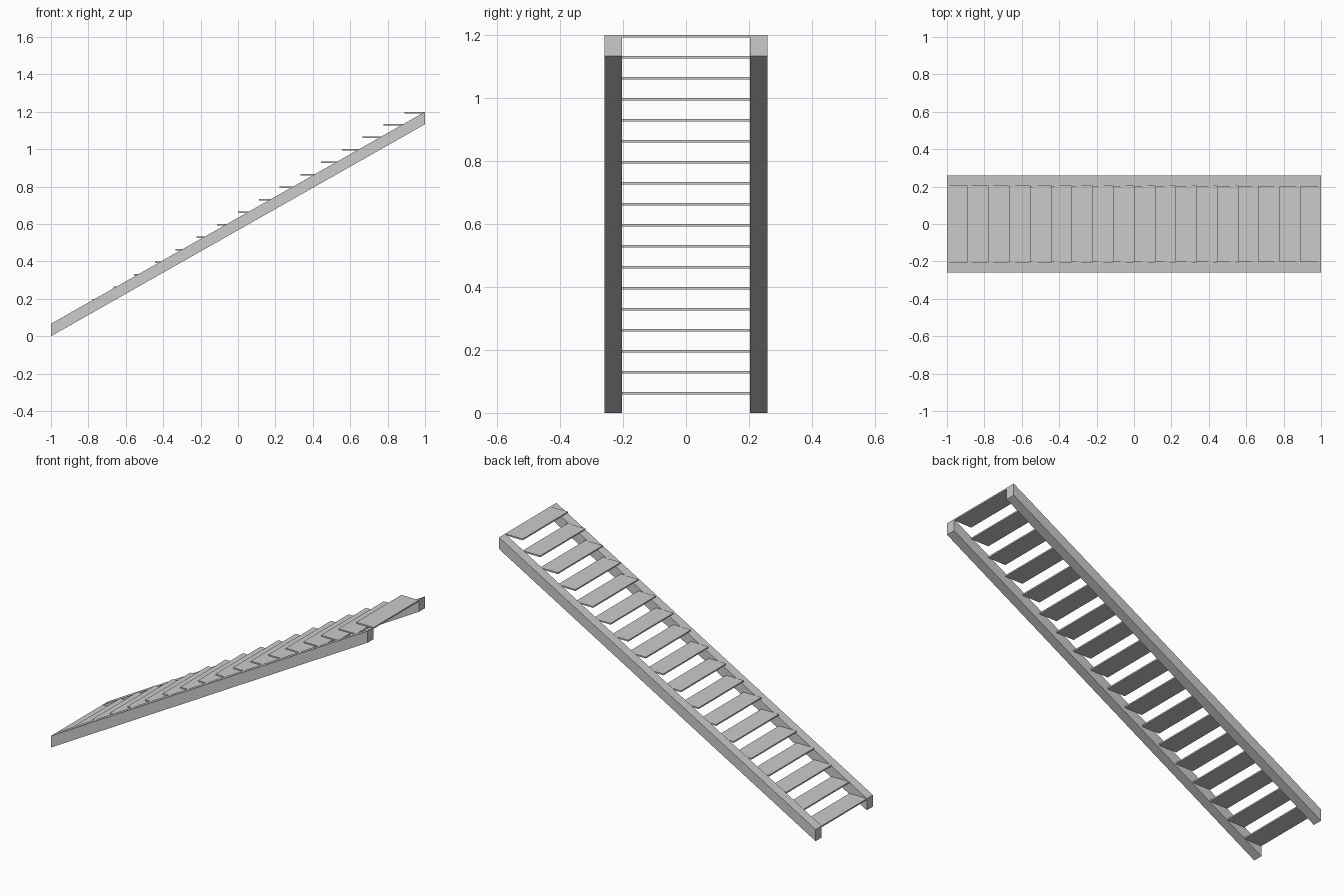
import bpy
import bmesh

cube = bpy.data.objects.get("Cube")
if cube:
    bpy.data.objects.remove(cube, do_unlink=True)

STEPS = 18
RISE = 1.2 / STEPS
RUN = 2.0 / STEPS
INNER, OUTER = 0.204, 0.2585
THICK = 0.008

grey = bpy.data.materials.new("light_grey")
grey.use_nodes = True
colour = (0.6, 0.6, 0.6, 1)
grey.diffuse_color = colour
grey.node_tree.nodes["Principled BSDF"].inputs["Base Color"].default_value = colour


def extrude_profile(name, profile, y0, y1):
    """Extrude a side profile of (x, z) points from y0 to y1."""
    bm = bmesh.new()
    face = bm.faces.new([bm.verts.new((x, y0, z)) for x, z in profile])
    new = bmesh.ops.extrude_face_region(bm, geom=[face])["geom"]
    verts = [v for v in new if isinstance(v, bmesh.types.BMVert)]
    bmesh.ops.translate(bm, verts=verts, vec=(0, y1 - y0, 0))
    bmesh.ops.recalc_face_normals(bm, faces=bm.faces)
    mesh = bpy.data.meshes.new(name)
    bm.to_mesh(mesh)
    bm.free()
    mesh.materials.append(grey)
    obj = bpy.data.objects.new(name, mesh)
    bpy.context.collection.objects.link(obj)
    return obj


# Sloping side beams with upright ends
beam = [(-1, 0), (1, 1.2 - RISE), (1, 1.2), (-1, RISE)]
extrude_profile("front_stringer", beam, -OUTER, -INNER)
extrude_profile("back_stringer", beam, INNER, OUTER)

# Thin open treads between the beams
for i in range(STEPS):
    x, z = -1 + i * RUN, (i + 1) * RISE
    tread = [(x, z - THICK), (x + RUN, z - THICK), (x + RUN, z), (x, z)]
    extrude_profile(f"tread_{i + 1}", tread, -INNER, INNER)
